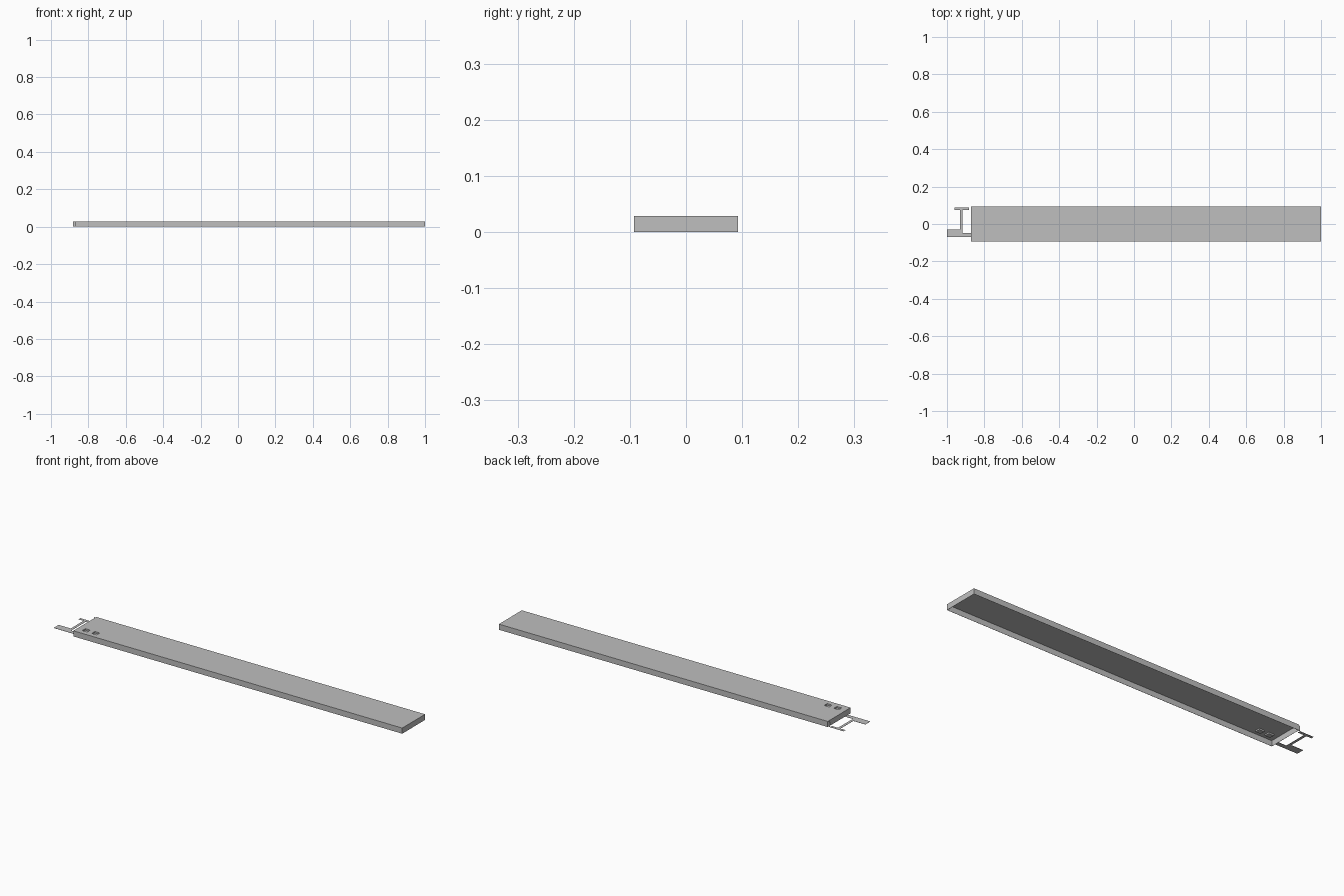
import bpy
import bmesh

cube = bpy.data.objects.get("Cube")
if cube:
    bpy.data.objects.remove(cube, do_unlink=True)

HEIGHT = 0.029
END = -0.872
HALF = 0.093

grey = bpy.data.materials.new("light_grey")
grey.use_nodes = True
colour = (0.52, 0.52, 0.52, 1)
grey.diffuse_color = colour
grey.node_tree.nodes["Principled BSDF"].inputs["Base Color"].default_value = colour


def add_object(name, bm):
    mesh = bpy.data.meshes.new(name)
    bm.to_mesh(mesh)
    bm.free()
    mesh.materials.append(grey)
    obj = bpy.data.objects.new(name, mesh)
    bpy.context.collection.objects.link(obj)
    return obj


def box(name, x, y, z):
    bm = bmesh.new()
    bmesh.ops.create_cube(bm, size=1)
    for v in bm.verts:
        for axis, (low, high) in enumerate((x, y, z)):
            v.co[axis] = high if v.co[axis] > 0 else low
    return add_object(name, bm)


def drop(bm, geom, depth):
    moved = [g for g in geom if isinstance(g, bmesh.types.BMVert)]
    bmesh.ops.translate(bm, verts=moved, vec=(0, 0, -depth))


# Tray: a top panel with two square pockets and an open underside
xs = [END, -0.84, -0.812, -0.785, -0.757, 1]
ys = [-HALF, -0.067, -0.042, HALF]
bm = bmesh.new()
grid = [[bm.verts.new((x, y, HEIGHT)) for y in ys] for x in xs]
pockets = []
for i in range(len(xs) - 1):
    for j in range(len(ys) - 1):
        face = bm.faces.new((grid[i][j], grid[i + 1][j],
                             grid[i + 1][j + 1], grid[i][j + 1]))
        if j == 1 and i in (1, 3):
            pockets.append(face)
rim = [e for e in bm.edges if e.is_boundary]
skirt = bmesh.ops.extrude_edge_only(bm, edges=rim)
drop(bm, skirt["geom"], HEIGHT)
for face in pockets:
    sunk = bmesh.ops.extrude_discrete_faces(bm, faces=[face])["faces"][0]
    bmesh.ops.translate(bm, verts=sunk.verts, vec=(0, 0, -0.008))
bmesh.ops.recalc_face_normals(bm, faces=bm.faces)
# Keep the normals outward so the wall thickens inward
bm.faces.ensure_lookup_table()
panel = max(bm.faces, key=lambda f: f.calc_center_median().z)
if panel.normal.z < 0:
    bmesh.ops.reverse_faces(bm, faces=bm.faces)
tray = add_object("tray_shell", bm)
wall = tray.modifiers.new("wall", 'SOLIDIFY')
wall.thickness = 0.001
wall.offset = -1

# Flat end bracket
SHEET = (0, 0.001)
box("bracket_tip", (-1, -0.927), (-0.07, -0.03), SHEET)
box("bracket_arm", (-0.927, END), (-0.07, -0.047), SHEET)
box("bracket_stem", (-0.931, -0.917), (-0.047, 0.074), SHEET)
box("bracket_cap", (-0.96, -0.882), (0.074, 0.089), SHEET)

# Small upright tab at the back corner
box("corner_tab", (-0.882, END), (0.088, 0.089), (0.001, 0.027))
